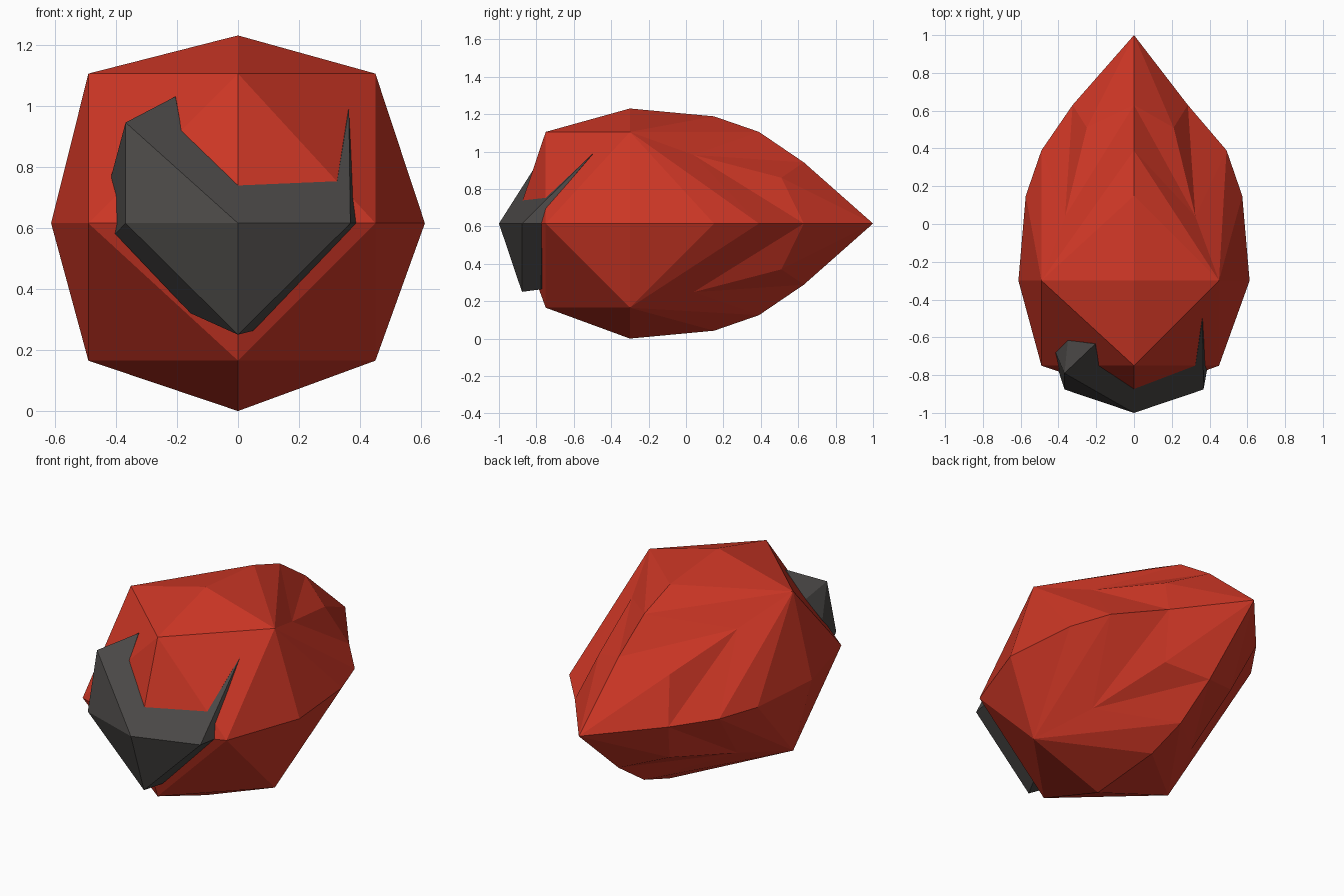
import bpy, bmesh
from mathutils import Vector

if "Cube" in bpy.data.objects:
    bpy.data.objects.remove(bpy.data.objects["Cube"])

CZ, Y0 = 0.615, -0.30      # height of the long axis, y of the widest ring


def material(name, rgb):
    m = bpy.data.materials.new(name)
    m.diffuse_color = (*rgb, 1)
    m.use_nodes = True
    m.node_tree.nodes["Principled BSDF"].inputs["Base Color"].default_value = m.diffuse_color
    return m


def build(name, verts, faces, mat, rim=0.0):
    bm = bmesh.new()
    vs = [bm.verts.new(v) for v in verts]
    for f in faces:
        bm.faces.new([vs[i] for i in f])
    bmesh.ops.remove_doubles(bm, verts=bm.verts, dist=0.0005)
    # sink open rims into the body so that no gap shows
    if rim:
        edges = [e for e in bm.edges if e.is_boundary]
        new = bmesh.ops.extrude_edge_only(bm, edges=edges)["geom"]
        centre = Vector((0, Y0, CZ))
        for v in new:
            if isinstance(v, bmesh.types.BMVert):
                v.co += (centre - v.co).normalized() * rim
    bmesh.ops.recalc_face_normals(bm, faces=bm.faces)
    me = bpy.data.meshes.new(name)
    bm.to_mesh(me)
    bm.free()
    me.materials.append(mat)
    ob = bpy.data.objects.new(name, me)
    bpy.context.collection.objects.link(ob)
    return ob


red = material("red", (0.62, 0.038, 0.019))
grey = material("dark grey", (0.068, 0.064, 0.061))

# Body: one octant pair (round front, dented tapering back), repeated by sign
KEYS = "ABCPDEFGHIJKLMN"
OCTANT_FACES = ["ADG", "DBH", "DHG", "GHP",                      # front
                "AMD", "MED", "DEJ", "ELJ", "LIJ", "IKJ", "KFJ",  # back
                "FDJ", "FND", "NBD", "LCI", "ICK"]
verts, faces = [], []
for sx in (-1, 1):
    for sz in (-1, 1):
        dx = 0.49 if sx < 0 else 0.45
        dz = 0.49 if sz > 0 else 0.45
        ex = dx - 0.45
        pts = dict(
            A=(0, Y0, 0.615), B=(0.612, Y0, 0), C=(0, 1, 0), P=(0, -0.915, 0),
            D=(dx, Y0, dz), G=(0, -0.75, dz), H=(dx, -0.75, 0),
            M=(0, 0.15, 0.573), E=(0, 0.39, 0.49), L=(0, 0.63, 0.327),
            N=(0.573, 0.15, 0), F=(0.49, 0.39, 0), K=(0.285 + ex, 0.63, 0),
            I=(0.21 + ex, 0.51, 0.245), J=(0.325 + ex, 0.04, 0.367))
        base = len(verts)
        verts += [(sx * pts[k][0], pts[k][1], CZ + sz * pts[k][2]) for k in KEYS]
        faces += [[base + KEYS.index(k) for k in f] for f in OCTANT_FACES]
build("body", verts, faces, red)

# Front plate: a faceted nose with a broad left horn and a thin right spike
plate = dict(
    nose=(0, -1, 0.615), chin=(0, -0.877, 0.25),
    right=(0.368, -0.876, 0.615), left=(-0.368, -0.876, 0.615),
    horn=(-0.368, -0.79, 0.945), peak=(-0.205, -0.635, 1.03),
    notch=(-0.185, -0.748, 0.92), brow=(0, -0.872, 0.74),
    dip=(0.325, -0.747, 0.755), spike=(0.363, -0.50, 0.987),
    horn_back=(-0.35, -0.615, 0.90), cheek=(-0.415, -0.68, 0.77),
    jaw_l=(-0.402, -0.77, 0.58), low_l=(-0.155, -0.775, 0.32),
    low_r=(0.05, -0.775, 0.263), jaw_r=(0.387, -0.77, 0.615),
    side_r=(0.377, -0.745, 0.695))
PLATE_FACES = [
    "nose horn peak notch brow dip spike right", "nose left horn",
    "nose chin left", "nose right chin",
    "horn horn_back peak", "horn cheek horn_back",
    "left jaw_l cheek", "left cheek horn",
    "left chin low_l jaw_l", "chin low_r low_l",
    "right jaw_r low_r chin", "right spike side_r jaw_r"]
names = list(plate)
build("front_plate", list(plate.values()),
      [[names.index(n) for n in f.split()] for f in PLATE_FACES], grey, rim=0.03)
